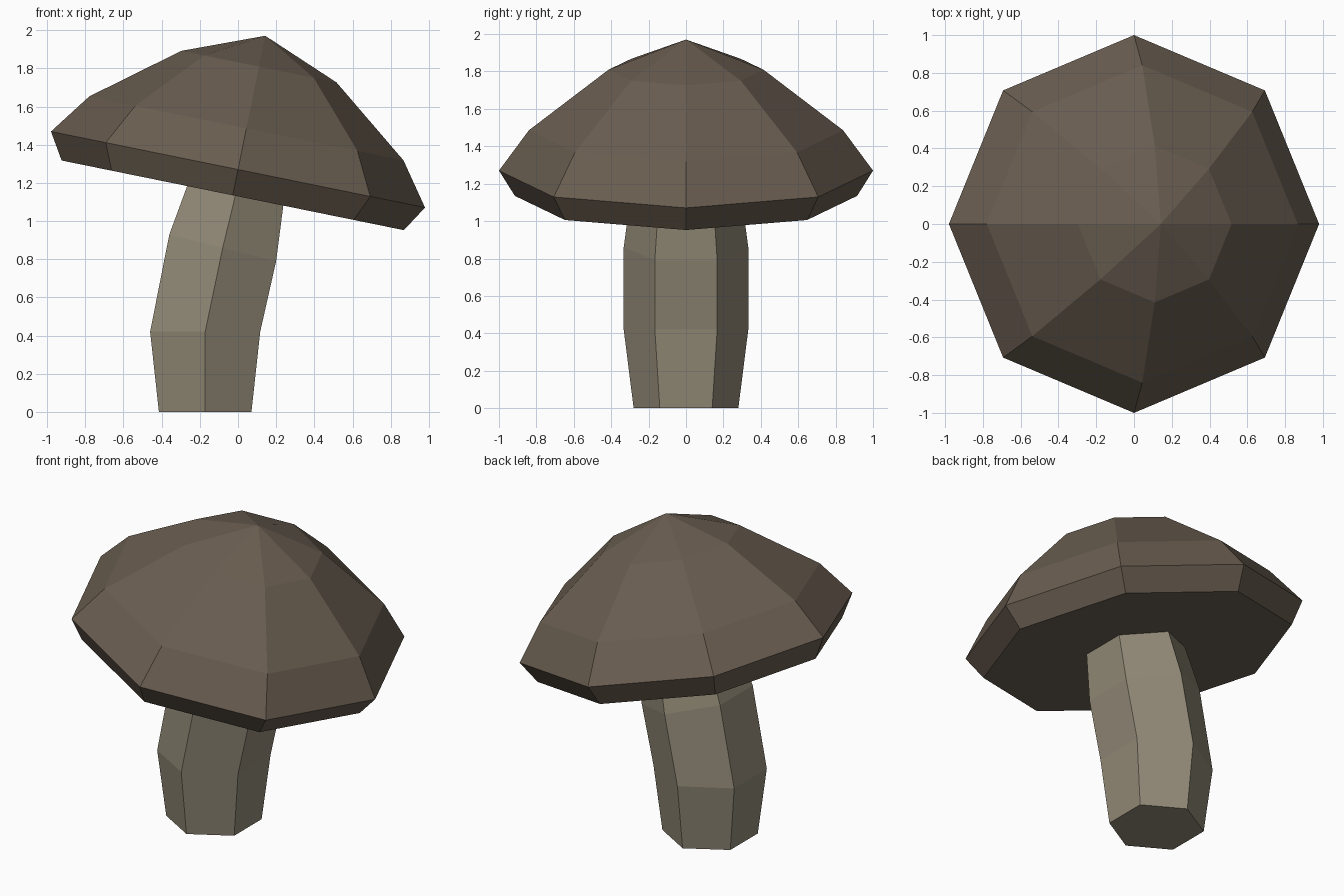
import bpy, bmesh, math
from mathutils import Matrix, Vector

cube = bpy.data.objects.get("Cube")
if cube:
    bpy.data.objects.remove(cube, do_unlink=True)


def material(name, rgb):
    mat = bpy.data.materials.new(name)
    mat.use_nodes = True
    color = (*rgb, 1)
    mat.diffuse_color = color
    node = mat.node_tree.nodes["Principled BSDF"]
    node.inputs["Base Color"].default_value = color
    node.inputs["Roughness"].default_value = 0.9
    return mat


def loft(name, rings, sides, turn, mat, apex=None):
    """Skin rings of (x, z, radius, lean in degrees), ending flat or at an apex."""
    bm = bmesh.new()
    loops = []
    for x, z, radius, lean in rings:
        rot = Matrix.Rotation(math.radians(lean), 3, 'Y')
        loop = []
        for i in range(sides):
            a = math.radians(turn) + math.tau * i / sides
            p = rot @ Vector((radius * math.cos(a), radius * math.sin(a), 0))
            loop.append(bm.verts.new(p + Vector((x, 0, z))))
        loops.append(loop)
    for low, high in zip(loops, loops[1:]):
        for i in range(sides):
            j = (i + 1) % sides
            bm.faces.new((low[i], low[j], high[j], high[i]))
    bm.faces.new(loops[0][::-1])
    if apex:
        tip = bm.verts.new((apex[0], 0, apex[1]))
        for i in range(sides):
            bm.faces.new((loops[-1][i], loops[-1][(i + 1) % sides], tip))
    else:
        bm.faces.new(loops[-1])
    bmesh.ops.recalc_face_normals(bm, faces=bm.faces)
    mesh = bpy.data.meshes.new(name)
    bm.to_mesh(mesh)
    bm.free()
    mesh.materials.append(mat)
    obj = bpy.data.objects.new(name, mesh)
    bpy.context.collection.objects.link(obj)
    return obj


cap_brown = material("cap brown", (0.141, 0.109, 0.08))
stem_beige = material("stem beige", (0.287, 0.254, 0.184))

# Bent six-sided stem, its top tucked into the cap
loft("stem", [(-0.172, 0, 0.28, 0), (-0.172, 0.42, 0.333, 0),
              (-0.08, 0.86, 0.333, 14), (0, 1.19, 0.289, 12)],
     6, 30, stem_beige)

# Tilted eight-sided cap: underside, rim, shoulder, crown and tip
TILT = 11.5
axis = Matrix.Rotation(math.radians(TILT), 3, 'Y') @ Vector((0, 0, 1))


def along(d):
    return axis.x * d, 1.27 + axis.z * d


profile = [(-0.138, 0.915), (0, 1.0), (0.22, 0.84), (0.55, 0.415)]
loft("cap", [(*along(d), r, TILT) for d, r in profile],
     8, 0, cap_brown, apex=along(0.715))
